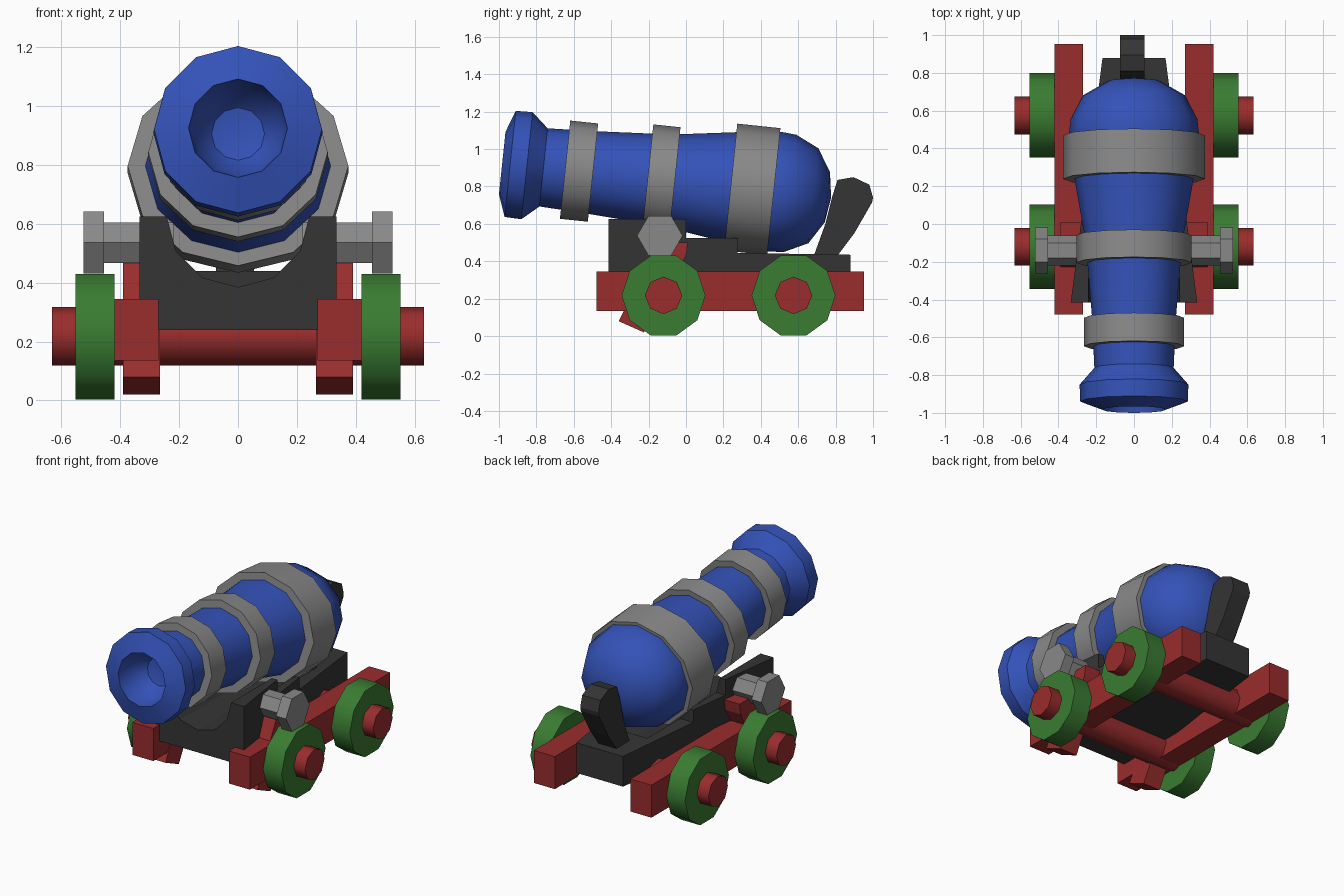
import bpy, bmesh, math
from mathutils import Matrix

if "Cube" in bpy.data.objects:
    bpy.data.objects.remove(bpy.data.objects["Cube"], do_unlink=True)


def material(name, rgb):
    m = bpy.data.materials.new(name)
    m.use_nodes = True
    m.diffuse_color = (*rgb, 1)
    m.node_tree.nodes["Principled BSDF"].inputs["Base Color"].default_value = (*rgb, 1)
    return m


BLUE = material("barrel blue", (0.034, 0.085, 0.48))
GREY = material("band grey", (0.25, 0.25, 0.25))
BLACK = material("bed black", (0.035, 0.035, 0.035))
RED = material("carriage red", (0.32, 0.026, 0.026))
GREEN = material("wheel green", (0.042, 0.2, 0.032))

TILT = math.radians(-6)
AXIS_Z = 0.822


def finish(bm, name, mat, smooth=None):
    bmesh.ops.recalc_face_normals(bm, faces=bm.faces)
    mesh = bpy.data.meshes.new(name)
    bm.to_mesh(mesh)
    bm.free()
    ob = bpy.data.objects.new(name, mesh)
    bpy.context.collection.objects.link(ob)
    mesh.materials.append(mat)
    if smooth:
        bpy.ops.object.select_all(action='DESELECT')
        bpy.context.view_layer.objects.active = ob
        ob.select_set(True)
        bpy.ops.object.shade_smooth_by_angle(angle=math.radians(smooth))
    return ob


def lathe(name, rings, mat, wrap=False, smooth=35, sides=12):
    """Loft elliptical rings (distance, half width, half height) along the barrel axis."""
    bm = bmesh.new()
    loops = []
    for s, rx, rz in rings:
        angles = [2 * math.pi * i / sides for i in range(sides)]
        loops.append([bm.verts.new((rx * math.sin(a), s, rz * math.cos(a))) for a in angles])
    pairs = list(zip(loops, loops[1:]))
    if wrap:
        pairs.append((loops[-1], loops[0]))
    for a, b in pairs:
        for i in range(sides):
            j = (i + 1) % sides
            bm.faces.new((a[i], a[j], b[j], b[i]))
    bmesh.ops.remove_doubles(bm, verts=bm.verts, dist=0.0005)
    bm.transform(Matrix.Translation((0, 0, AXIS_Z)) @ Matrix.Rotation(TILT, 4, 'X'))
    return finish(bm, name, mat, smooth)


def slab(name, profile, x0, x1, mat, smooth=None):
    """Extrude a side profile of (y, z) points from x0 to x1."""
    bm = bmesh.new()
    a = [bm.verts.new((x0, y, z)) for y, z in profile]
    b = [bm.verts.new((x1, y, z)) for y, z in profile]
    bm.faces.new(a)
    bm.faces.new(b)
    for i in range(len(a)):
        j = (i + 1) % len(a)
        bm.faces.new((a[i], a[j], b[j], b[i]))
    return finish(bm, name, mat, smooth)


def disc(name, y, z, r, sides, x0, x1, mat, smooth=None):
    ring = [(y + r * math.cos(2 * math.pi * i / sides),
             z + r * math.sin(2 * math.pi * i / sides)) for i in range(sides)]
    return slab(name, ring, x0, x1, mat, smooth)


# Barrel with flared muzzle, hollow bore and rounded breech
lathe("barrel", [
    (-0.78, 0, 0), (-0.8, 0.09, 0.09), (-0.87, 0.15, 0.15), (-0.988, 0.168, 0.168),
    (-0.945, 0.285, 0.285), (-0.855, 0.288, 0.288), (-0.766, 0.21, 0.21),
    (-0.5, 0.222, 0.222), (-0.1, 0.255, 0.247), (0.24, 0.315, 0.295),
    (0.475, 0.345, 0.322), (0.56, 0.335, 0.315), (0.685, 0.27, 0.255),
    (0.76, 0.14, 0.135), (0.78, 0, 0)], BLUE)

# Reinforcing bands
for name, a, b, rx, rz in (("front_band", -0.65, -0.5, 0.266, 0.264),
                           ("middle_band", -0.206, -0.06, 0.305, 0.29),
                           ("breech_band", 0.24, 0.472, 0.375, 0.341)):
    t = 0.08
    lathe(name, [(a, rx, rz), (b, rx, rz), (b, rx - t, rz - t), (a, rx - t, rz - t)],
          GREY, wrap=True)

# Stepped bed, tapered toward the back
bed = slab("bed", [(-0.415, 0.24), (-0.415, 0.625), (0, 0.625), (0, 0.525),
                   (0.275, 0.525), (0.275, 0.445), (0.88, 0.435), (0.88, 0.24)],
           -1, 1, BLACK)
for v in bed.data.vertices:
    v.co.x *= 0.335 - 0.13 * (v.co.y + 0.415)

# Cradle cut into the bed under the barrel
bm = bmesh.new()
bmesh.ops.create_cone(bm, cap_ends=True, segments=12, radius1=0.243, radius2=0.243, depth=1.1)
bm.transform(Matrix.Translation((0, 0.05, 0.628)) @ Matrix.Rotation(math.pi / 2, 4, 'X'))
cutter = finish(bm, "cradle_cutter", BLACK)
cutter.hide_render = True
cut = bed.modifiers.new("cradle", 'BOOLEAN')
cut.operation = 'DIFFERENCE'
cut.solver = 'EXACT'
cut.object = cutter
bpy.context.view_layer.objects.active = bed
bpy.ops.object.modifier_apply(modifier=cut.name)
bpy.data.objects.remove(cutter, do_unlink=True)

# Curved lever at the back
slab("rear_lever", [(0.68, 0.42), (0.81, 0.43), (0.9, 0.55), (0.995, 0.715), (1.0, 0.74),
                    (0.98, 0.81), (0.895, 0.85), (0.81, 0.835), (0.78, 0.74), (0.745, 0.6)],
     -0.075, 0.055, BLACK)

# Rails, leaning braces, trunnions and wheels on both sides
for side, s in (("left", 1), ("right", -1)):
    slab(side + "_rail", [(-0.478, 0.135), (0.952, 0.135), (0.952, 0.345), (-0.478, 0.345)],
         s * 0.27, s * 0.42, RED)
    slab(side + "_brace", [(-0.36, 0.08), (-0.225, 0.02), (0.0, 0.43), (0.01, 0.5), (-0.15, 0.5)],
         s * 0.265, s * 0.39, RED)
    disc(side + "_trunnion", -0.14, 0.536, 0.08, 6, s * 0.22, s * 0.46, GREY)
    disc(side + "_trunnion_head", -0.14, 0.537, 0.122, 6, s * 0.455, s * 0.525, GREY)
    for end, y in (("front", -0.12), ("rear", 0.575)):
        disc(f"{side}_{end}_wheel", y, 0.217, 0.224, 10, s * 0.42, s * 0.552, GREEN, 50)

# Axles
for end, y in (("front", -0.12), ("rear", 0.575)):
    disc(end + "_axle", y, 0.218, 0.1, 8, -0.632, 0.632, RED, 50)
